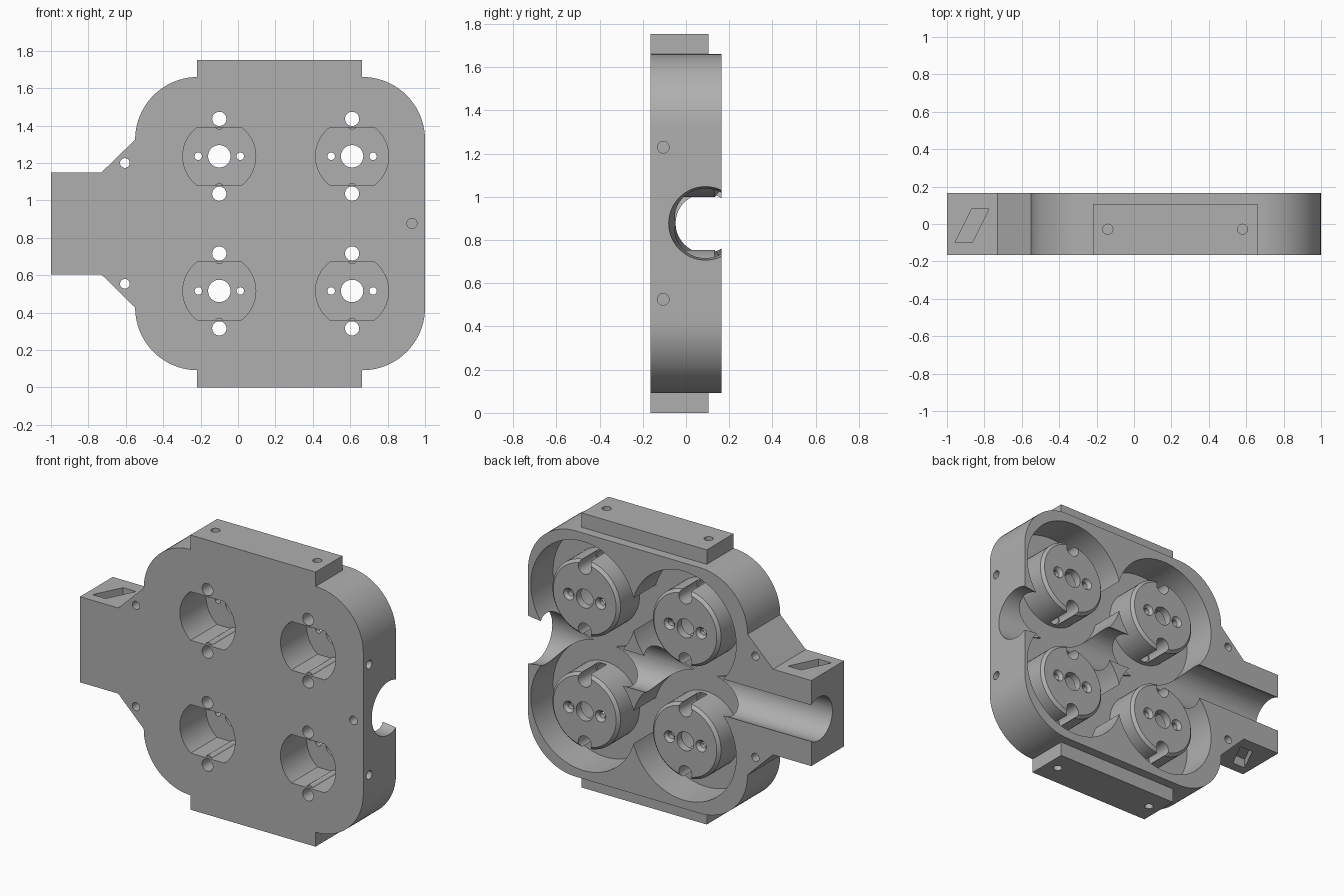
import bpy, bmesh, math
from mathutils import Matrix, Vector

cube = bpy.data.objects.get("Cube")
if cube:
    bpy.data.objects.remove(cube, do_unlink=True)

grey = bpy.data.materials.new("plain grey")
grey.use_nodes = True
colour = (0.43, 0.43, 0.43, 1)
grey.diffuse_color = colour
grey.node_tree.nodes["Principled BSDF"].inputs["Base Color"].default_value = colour

FRONT, BACK = -0.165, 0.165
MID_Z = 0.877
AXES = {"x": Vector((1, 0, 0)), "y": Vector((0, 1, 0)), "z": Vector((0, 0, 1))}


def finish(bm, name):
    bmesh.ops.recalc_face_normals(bm, faces=bm.faces)
    mesh = bpy.data.meshes.new(name)
    bm.to_mesh(mesh)
    bm.free()
    mesh.materials.append(grey)
    ob = bpy.data.objects.new(name, mesh)
    bpy.context.collection.objects.link(ob)
    return ob


def turned(name, profile, centre, axis, n=48):
    """Solid of revolution; profile is (radius, distance along axis)."""
    bm = bmesh.new()
    rot = AXES["z"].rotation_difference(AXES[axis]).to_matrix()
    rings = []
    for r, h in profile:
        rings.append([bm.verts.new(Vector(centre) + rot @ Vector(
            (r * math.cos(math.tau * i / n), r * math.sin(math.tau * i / n), h)))
            for i in range(n)])
    for a, b in zip(rings, rings[1:]):
        for i in range(n):
            j = (i + 1) % n
            bm.faces.new((a[i], a[j], b[j], b[i]))
    bm.faces.new(rings[0])
    bm.faces.new(rings[-1])
    return finish(bm, name)


def rod(name, r, lo, hi, centre, axis="y", n=32):
    return turned(name, [(r, lo), (r, hi)], centre, axis, n)


def prism(name, points, lo, hi, axis="y"):
    """Extrude an outline, (x, z) along y or (x, y) along z."""
    bm = bmesh.new()
    place = (lambda u, v: (u, lo, v)) if axis == "y" else (lambda u, v: (u, v, lo))
    face = bm.faces.new([bm.verts.new(place(u, v)) for u, v in points])
    new = bmesh.ops.extrude_face_region(bm, geom=[face])
    bmesh.ops.translate(bm, vec=AXES[axis] * (hi - lo),
                        verts=[v for v in new["geom"] if isinstance(v, bmesh.types.BMVert)])
    return finish(bm, name)


def arc(cx, cz, r, start, end, n=20):
    return [(cx + r * math.cos(math.radians(start + (end - start) * i / n)),
             cz + r * math.sin(math.radians(start + (end - start) * i / n)))
            for i in range(n + 1)]


def combine(tool, operation):
    mod = body.modifiers.new(operation, "BOOLEAN")
    mod.operation = operation
    mod.solver = "EXACT"
    mod.object = tool
    bpy.context.view_layer.objects.active = body
    bpy.ops.object.modifier_apply(modifier=mod.name)
    bpy.data.objects.remove(tool, do_unlink=True)


def cut(tool):
    combine(tool, "DIFFERENCE")


def add(tool):
    combine(tool, "UNION")


# Rounded body with a tapered side arm
top, bottom, R = 1.66, 0.092, 0.335
outline = (arc(1 - R, top - R, R, 0, 90) + arc(-0.55 + R, top - R, R, 90, 180)
           + [(-0.73, 1.15), (-1, 1.15), (-1, 0.604), (-0.73, 0.604)]
           + arc(-0.55 + R, bottom + R, R, 180, 270) + arc(1 - R, bottom + R, R, 270, 360))
body = prism("housing", outline, FRONT, BACK)
# Mounting tabs, above and below
add(prism("tabs", [(-0.22, 0), (0.663, 0), (0.663, 1.752), (-0.22, 1.752)], FRONT, 0.105))

# Round pockets in the back
centres = [(x, z) for x in (-0.1, 0.61) for z in (0.516, 1.236)]
for x, z in centres:
    cut(rod("pocket", 0.37, -0.06, 0.3, (x, 0, z), n=80))

# Channel along the middle, flared at one side
cut(turned("channel", [(0.138, -1.1), (0.138, 0.72), (0.17, 1.0), (0.17, 1.1)],
           (0, 0.09, MID_Z), "x", 64))

for x, z in centres:
    # Chamfered boss standing in each pocket
    add(turned("boss", [(0.24, -0.11), (0.24, 0.132), (0.222, 0.15)], (x, 0, z), "y", 64))
    # Flat-sided recess from the front
    flat = math.degrees(math.asin(0.155 / 0.195))
    cut(prism("recess", [(x + u, z + v) for u, v in
                         arc(0, 0, 0.195, -flat, flat) + arc(0, 0, 0.195, 180 - flat, 180 + flat)],
              -0.3, 0.10))
    # Centre hole and two countersunk holes
    cut(rod("centre_hole", 0.06, -0.3, 0.3, (x, 0, z)))
    for s in (-1, 1):
        cut(turned("screw_hole", [(0.02, 0), (0.02, 0.13), (0.038, 0.151), (0.038, 0.2)],
                   (x + s * 0.112, 0, z), "y", 24))
        # Ridge in the recess, then cable hole and open notch
        add(rod("ridge", 0.025, -0.15, 0.11, (x, 0, z + s * 0.168), n=24))
        cut(rod("cable_hole", 0.038, -0.3, 0.3, (x, 0, z + s * 0.2)))
        cut(rod("notch", 0.046, -0.03, 0.3, (x, 0, z + s * 0.202)))

# Holes and slots mirrored about the middle
for s in (-1, 1):
    cut(rod("arm_hole", 0.026, -0.3, 0.3, (-0.605, 0, MID_Z + s * 0.323), n=24))
    cut(rod("side_hole", 0.027, 0.9, 1.1, (0, -0.105, MID_Z + s * 0.352), "x", 24))
    for x in (-0.14, 0.58):
        ends = sorted((MID_Z + s * 0.76, MID_Z + s * 1.0))
        cut(rod("tab_hole", 0.027, *ends, (x, -0.028, 0), "z", 24))
    ends = sorted((MID_Z + s * 0.213, MID_Z + s * 0.4))
    cut(prism("arm_slot", [(-0.957, -0.1), (-0.865, -0.1), (-0.775, 0.08), (-0.867, 0.08)],
              *ends, axis="z"))
cut(rod("front_hole", 0.027, -0.3, -0.09, (0.93, 0, MID_Z), n=24))

# Smooth the curved walls, keep the edges sharp
bpy.ops.object.select_all(action="DESELECT")
body.select_set(True)
bpy.context.view_layer.objects.active = body
bpy.ops.object.shade_smooth_by_angle(angle=math.radians(30))
